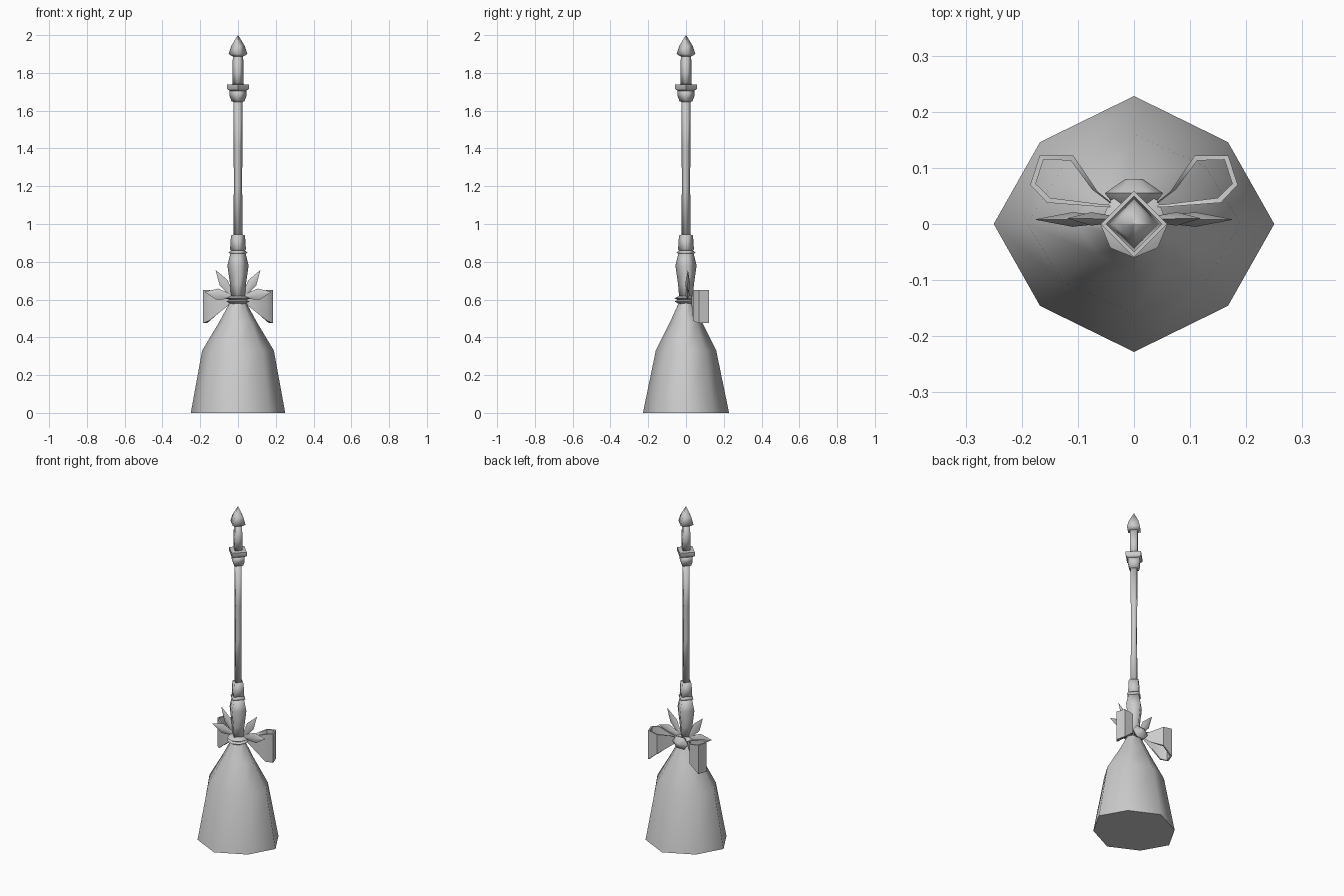
import bpy, bmesh, math
from mathutils import Vector

if "Cube" in bpy.data.objects:
    bpy.data.objects.remove(bpy.data.objects["Cube"])

grey = bpy.data.materials.new("plain grey")
grey.diffuse_color = (0.6, 0.6, 0.6, 1)
grey.use_nodes = True
grey.node_tree.nodes["Principled BSDF"].inputs["Base Color"].default_value = grey.diffuse_color


def finish(name, bm, angle=50):
    bmesh.ops.remove_doubles(bm, verts=bm.verts, dist=0.0005)
    bmesh.ops.recalc_face_normals(bm, faces=bm.faces)
    me = bpy.data.meshes.new(name)
    bm.to_mesh(me)
    bm.free()
    ob = bpy.data.objects.new(name, me)
    bpy.context.collection.objects.link(ob)
    me.materials.append(grey)
    bpy.ops.object.select_all(action='DESELECT')
    ob.select_set(True)
    bpy.context.view_layer.objects.active = ob
    bpy.ops.object.shade_smooth_by_angle(angle=math.radians(angle))
    return ob


def skin(bm, rings, caps=True):
    """Bridge equal rings of points into a tube."""
    vs = [[bm.verts.new(p) for p in r] for r in rings]
    n = len(vs[0])
    for a, b in zip(vs, vs[1:]):
        for i in range(n):
            j = (i + 1) % n
            bm.faces.new((a[i], a[j], b[j], b[i]))
    if caps:
        bm.faces.new(vs[0])
        bm.faces.new(vs[-1])


def lathe(name, profile, sides, angle=50):
    """Profile holds (x radius, y radius, z)."""
    bm = bmesh.new()
    rings = [[(rx * math.cos(t), ry * math.sin(t), z)
              for t in (2 * math.pi * i / sides for i in range(sides))]
             for rx, ry, z in profile]
    skin(bm, rings)
    return finish(name, bm, angle)


def turned(name, profile, sides=4, angle=100):
    return lathe(name, [(r, r, z) for r, z in profile], sides, angle)


# Bristle head: wide octagon narrowing to the neck
def bristle_ring(rx, ry, z):
    d = 0.64
    return [(rx, 0, z), (rx * .67, ry * d, z), (0, ry, z), (-rx * .67, ry * d, z),
            (-rx, 0, z), (-rx * .67, -ry * d, z), (0, -ry, z), (rx * .67, -ry * d, z)]


bm = bmesh.new()
skin(bm, [bristle_ring(.25, .228, 0), bristle_ring(.19, .16, .33),
          bristle_ring(.10, .085, .48), bristle_ring(.04, .035, .59)])
finish("bristles", bm, 60)

# Handle parts, all square in section with corners on the axes
turned("binding_ring", [(.035, .575), (.06, .59), (.045, .598), (.06, .607), (.035, .62)], 8)
turned("grip", [(.035, .60), (.042, .68), (.056, .78), (.04, .845)])
turned("grip_ring", [(.036, .84), (.05, .848), (.036, .862)])
turned("shaft_socket", [(.036, .86), (.042, .865), (.037, .94), (.02, .945)])
turned("shaft", [(.025, .94), (.022, 1.2), (.023, 1.4), (.025, 1.65)])
turned("cup", [(.022, 1.645), (.034, 1.65), (.044, 1.675), (.044, 1.71)])
turned("cup_rim", [(.044, 1.705), (.059, 1.715), (.059, 1.738), (.03, 1.74)], angle=50)
turned("upper_post", [(.028, 1.735), (.03, 1.80), (.027, 1.895)])
turned("finial", [(.025, 1.885), (.05, 1.90), (.036, 1.942), (.0008, 2.0)])


# Ribbon loops: a closed band in plan that flares downward away from the knot
def ribbon(name, side):
    path = [(.03, .03), (.065, .058), (.108, .122), (.168, .122), (.185, .07),
            (.155, .038), (.05, .030)]
    pts = [Vector(p) for p in path]
    centre = Vector((.13, .08))
    rings = []
    for p in pts:
        f = min(1, max(0, (p.x - .03) / .14))
        top, bot = .605 + .045 * min(1, f * 1.4), .585 - .11 * f
        off = (centre - p).normalized() * .01
        q = p + off
        rings.append([(side * p.x, p.y, top), (side * p.x, p.y, bot),
                      (side * q.x, q.y, bot), (side * q.x, q.y, top)])
    rings.append(rings[0])
    bm = bmesh.new()
    skin(bm, rings, False)
    finish(name, bm, 50)


# Pointed ribbon leaf: flattened spindle between two points
def leaf(name, side, base, tip, width, depth, y_tip):
    bm = bmesh.new()
    a, b = Vector((base[0], 0.008, base[1])), Vector((tip[0], y_tip, tip[1]))
    d = (b - a).normalized()
    across = Vector((-d.z, 0, d.x))
    rings = []
    for t, s in ((0, .35), (.55, 1), (1, .04)):
        c = a.lerp(b, t)
        ring = [c + across * width * s, c + Vector((0, depth * s, 0)),
                c - across * width * s, c - Vector((0, depth * s, 0))]
        rings.append([(side * p.x, p.y, p.z) for p in ring])
    skin(bm, rings)
    finish(name, bm, 60)


for side, label in ((-1, "left"), (1, "right")):
    ribbon(label + "_bow_loop", side)
    leaf(label + "_upper_leaf", side, (.025, .61), (.118, .755), .025, .012, .01)
    leaf(label + "_lower_leaf", side, (.03, .615), (.175, .64), .03, .013, .008)

# Knot at the back of the neck
bm = bmesh.new()
skin(bm, [[(r * math.cos(t) * 1.3, y, .595 + r * math.sin(t))
           for t in (math.pi * i / 3 for i in range(6))]
          for r, y in ((.022, .025), (.04, .055), (.012, .08))])
finish("bow_knot", bm, 60)
